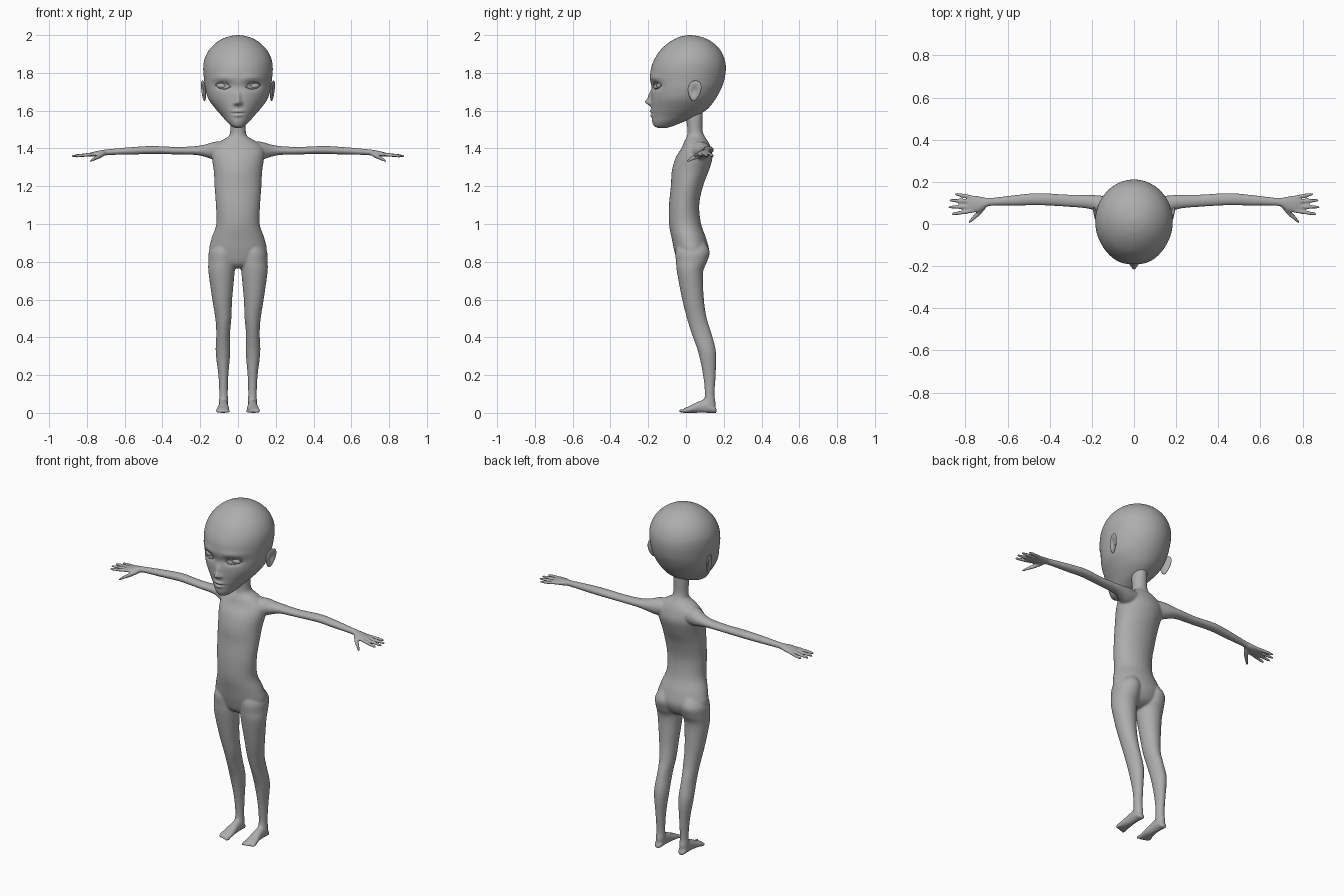
import bpy, bmesh, math
from mathutils import Vector

grey = bpy.data.materials.new("plain grey")
grey.diffuse_color = (0.42, 0.42, 0.42, 1)


def spline(rows, steps):
    """Catmull-Rom interpolation of section rows."""
    out = []
    for i in range(len(rows) - 1):
        p0, p1 = rows[max(i - 1, 0)], rows[i]
        p2, p3 = rows[i + 1], rows[min(i + 2, len(rows) - 1)]
        for s in range(steps):
            t = s / steps
            out.append([0.5 * (2 * b + (c - a) * t + (2 * a - 5 * b + 4 * c - d) * t * t
                               + (3 * b - a - 3 * c + d) * t ** 3)
                        for a, b, c, d in zip(p0, p1, p2, p3)])
    return out + [list(rows[-1])]


def loft(name, rows, axis, steps=4, seg=24):
    """Closed tube of oval sections: (position, centre u, centre v, radius u, radius v)."""
    bm = bmesh.new()
    rings = []
    for p, u, v, ru, rv in spline(rows, steps):
        ring = []
        for k in range(seg):
            a = 2 * math.pi * k / seg
            du, dv = u + max(ru, .001) * math.cos(a), v + max(rv, .001) * math.sin(a)
            co = {'x': (p, du, dv), 'y': (du, p, dv), 'z': (du, dv, p)}[axis]
            ring.append(bm.verts.new(co))
        rings.append(ring)
    for a, b in zip(rings, rings[1:]):
        for k in range(seg):
            bm.faces.new((a[k], a[(k + 1) % seg], b[(k + 1) % seg], b[k]))
    bm.faces.new(rings[0])
    bm.faces.new(rings[-1])
    bmesh.ops.recalc_face_normals(bm, faces=bm.faces)
    return finish(name, bm)


def finish(name, bm):
    me = bpy.data.meshes.new(name)
    bm.to_mesh(me)
    bm.free()
    me.materials.append(grey)
    ob = bpy.data.objects.new(name, me)
    bpy.context.collection.objects.link(ob)
    me.polygons.foreach_set("use_smooth", [True] * len(me.polygons))
    return ob


def ball(name, loc, size, seg=24):
    bm = bmesh.new()
    bmesh.ops.create_uvsphere(bm, u_segments=seg, v_segments=seg // 2, radius=1)
    for v in bm.verts:
        v.co = Vector(loc) + Vector(a * b for a, b in zip(v.co, size))
    return finish(name, bm)


def section(z, front, back, half, x=0):
    return (z, x, (front + back) / 2, half, (back - front) / 2)


# torso and neck
parts = [loft("torso", [section(*r) for r in [
    (.765, -.01, .05, .03), (.79, -.04, .095, .10), (.85, -.06, .122, .151),
    (.92, -.075, .108, .141), (1.0, -.09, .08, .115), (1.1, -.09, .07, .117),
    (1.2, -.08, .09, .124), (1.28, -.075, .12, .128), (1.35, -.055, .14, .138),
    (1.40, -.025, .132, .135), (1.435, -.01, .118, .098), (1.465, .005, .098, .05),
    (1.50, .008, .087, .041), (1.56, .0, .088, .042), (1.64, -.01, .09, .04)]], 'z', 5, 40)]

for s in (1, -1):
    # leg
    parts.append(loft("leg", [section(z, f, b, (o - i) / 2, s * (o + i) / 2)
                              for z, f, b, i, o in [
        (.93, -.03, .08, .04, .10), (.86, -.055, .124, .012, .151), (.80, -.053, .112, .012, .157),
        (.74, -.047, .09, .018, .156), (.6, -.02, .095, .031, .136), (.5, .005, .11, .035, .12),
        (.42, .03, .135, .042, .115), (.32, .065, .159, .041, .118), (.2, .09, .157, .051, .104),
        (.1, .10, .151, .054, .099), (.05, .092, .157, .052, .101), (.02, .10, .155, .056, .098)]],
        'z', 5, 28))
    # foot and toes
    parts.append(loft("foot", [(y, s * x, h / 2, w, h / 2) for y, x, h, w in [
        (.162, .077, .018, .012), (.15, .077, .036, .022), (.11, .077, .07, .025),
        (.07, .077, .062, .027), (.03, .079, .042, .033), (-.005, .081, .026, .036),
        (-.018, .081, .016, .032)]], 'y', 4))
    for k in range(5):
        r = .0105 - .0011 * k
        parts.append(ball("toe", (s * (.052 + .0145 * k), -.019 + .0045 * k, r),
                          (r * .85, .021 - .001 * k, r), 14))
    # arm and palm
    parts.append(loft("arm", [(s * x, y, z, ry, rz) for x, y, z, ry, rz in [
        (.04, .06, 1.39, .055, .045), (.12, .078, 1.388, .052, .048), (.17, .095, 1.388, .041, .034),
        (.22, .106, 1.389, .033, .024), (.32, .111, 1.388, .029, .02), (.45, .118, 1.392, .029, .021),
        (.55, .113, 1.388, .026, .02), (.68, .105, 1.381, .019, .016), (.71, .100, 1.377, .027, .016),
        (.74, .095, 1.373, .038, .015), (.77, .094, 1.369, .041, .012), (.79, .094, 1.367, .036, .009)]],
        'x', 4, 24))
    # fingers
    for y0, y1, x1 in [(.126, .143, .853), (.106, .113, .879), (.083, .08, .882), (.062, .047, .868)]:
        parts.append(loft("finger", [(s * (.76 + (x1 - .76) * t), y0 + (y1 - y0) * t,
                                      1.370 - .011 * t, r, r) for t, r in
                                     [(0, .009), (.5, .0095), (.9, .0075), (1, .003)]], 'x', 4, 12))
    parts.append(loft("thumb", [(s * x, y, z, r, r * .8) for x, y, z, r in [
        (.705, .085, 1.372, .014), (.735, .055, 1.358, .0165), (.76, .031, 1.346, .013),
        (.778, .014, 1.336, .010), (.786, .007, 1.332, .004)]], 'x', 4, 12))

# fuse the limbs and trunk into one smooth skin
bpy.ops.object.select_all(action='DESELECT')
for ob in parts:
    ob.select_set(True)
bpy.context.view_layer.objects.active = parts[0]
bpy.ops.object.join()
body = bpy.context.view_layer.objects.active
body.name = "body"
fuse = body.modifiers.new("fuse", 'REMESH')
fuse.mode, fuse.voxel_size, fuse.use_smooth_shade = 'VOXEL', .0055, True
soft = body.modifiers.new("soften", 'SMOOTH')
soft.factor, soft.iterations = .5, 5
for m in ("fuse", "soften"):
    bpy.ops.object.modifier_apply(modifier=m)

# head
head = loft("head", [section(*r) for r in [
    (1.508, -.145, -.105, .012), (1.518, -.168, -.07, .034), (1.54, -.178, -.015, .058),
    (1.57, -.181, .055, .084), (1.61, -.184, .115, .119), (1.66, -.186, .155, .155),
    (1.71, -.187, .183, .172), (1.76, -.19, .202, .179), (1.82, -.186, .211, .184),
    (1.87, -.168, .205, .178), (1.92, -.136, .182, .154), (1.96, -.092, .143, .115),
    (1.985, -.048, .098, .072), (1.996, -.012, .055, .034), (2.0, .015, .025, .004)]], 'z', 10, 128)


def bump(x, z, cx, cz, sx, sz):
    return math.exp(-((x - cx) / sx) ** 2 - ((z - cz) / sz) ** 2)


# facial relief: eye sockets, nose, lips
for v in head.data.vertices:
    x, z = abs(v.co.x), v.co.z
    if v.co.y < -.05:
        v.co.y += (.020 * bump(x, z, .078, 1.733, .045, .022)
                   - .006 * bump(x, z, .08, 1.775, .06, .018)
                   + .006 * bump(x, z, 0, 1.72, .03, .03)
                   - .026 * bump(x, z, 0, 1.645, .014, .016)
                   - .014 * bump(x, z, 0, 1.675, .012, .030)
                   - .010 * bump(x, z, .015, 1.638, .010, .009)
                   - .009 * bump(x, z, .006, 1.597, .024, .008)
                   - .008 * bump(x, z, 0, 1.574, .022, .008)
                   + .004 * bump(x, z, 0, 1.586, .034, .004))

for s, side in ((1, "left"), (-1, "right")):
    # eyeball and lid rims
    ball(side + "_eye", (s * .079, -.139, 1.732), (.034, .017, .018))
    for lid, h in (("upper", .021), ("lower", -.016)):
        rows = []
        for k in range(7):
            t = k / 6 * 2 - 1
            x = .079 + .042 * t
            rows.append((s * x, -.157 + .020 * t + .007 * t * t,
                         1.732 + .004 * t + h * (1 - t * t), .006, .0028))
        loft(side + "_" + lid + "_lid", rows, 'x', 3, 10)
    # ear: rounded shell with a hollowed outer face
    ear = ball(side + "_ear", (0, 0, 0), (.011, .034, .054), 40)
    for v in ear.data.vertices:
        x, y, z = v.co
        r = math.hypot(y / .034, z / .054)
        if x > 0:
            x -= .015 * math.exp(-(r / .55) ** 2)
        y *= 1 + 5 * z
        v.co = (s * (.183 + x + .22 * y + .10 * z), .045 + y + .1 * z, 1.705 + z)
    if s < 0:
        ear.data.flip_normals()
